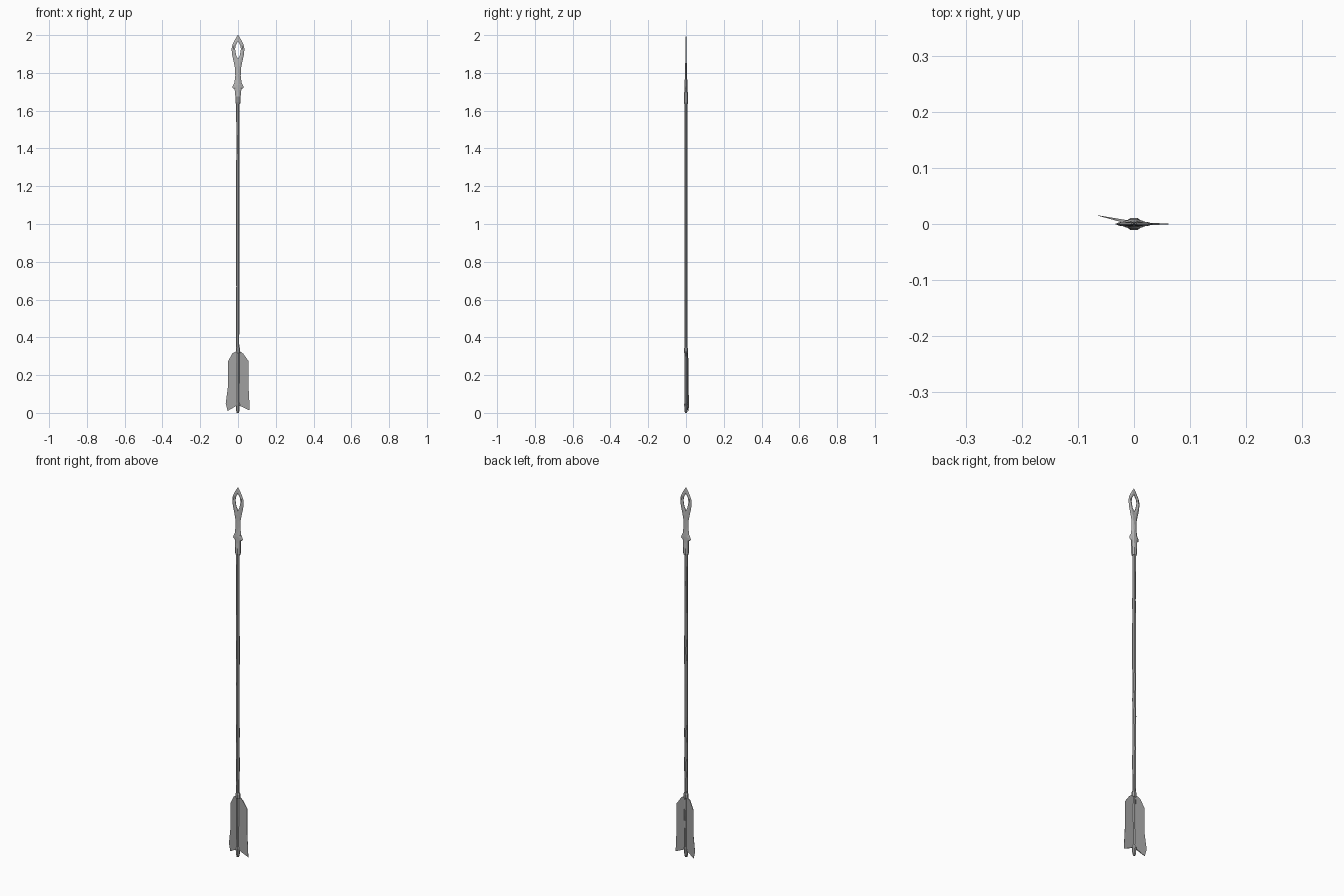
import bpy, bmesh, math, random

if "Cube" in bpy.data.objects:
    bpy.data.objects.remove(bpy.data.objects["Cube"])
random.seed(4)


def grey(name, v):
    m = bpy.data.materials.new(name)
    m.diffuse_color = (v, v, v, 1)
    m.use_nodes = True
    m.node_tree.nodes["Principled BSDF"].inputs["Base Color"].default_value = m.diffuse_color
    return m


METAL, WOOD, FEATHER = grey("metal", .48), grey("wood", .40), grey("feather", .36)


def finish(name, bm, mat):
    bmesh.ops.remove_doubles(bm, verts=bm.verts, dist=0.00005)
    bmesh.ops.recalc_face_normals(bm, faces=bm.faces)
    me = bpy.data.meshes.new(name)
    bm.to_mesh(me)
    bm.free()
    me.materials.append(mat)
    ob = bpy.data.objects.new(name, me)
    bpy.context.collection.objects.link(ob)
    return ob


def loft(name, rings, mat, sides=8):
    """Loft of elliptical rings given as (z, rx, ry, cx, cy)."""
    bm = bmesh.new()
    loops = []
    for z, rx, ry, cx, cy in rings:
        loops.append([bm.verts.new((cx + rx * math.cos(math.tau * (i + .5) / sides),
                                    cy + ry * math.sin(math.tau * (i + .5) / sides), z))
                      for i in range(sides)])
    for a, b in zip(loops, loops[1:]):
        for i in range(sides):
            j = (i + 1) % sides
            bm.faces.new((a[i], a[j], b[j], b[i]))
    bm.faces.new(loops[0])
    bm.faces.new(loops[-1])
    return finish(name, bm, mat)


# slightly uneven wooden shaft
rings = []
for i in range(19):
    r = 0.0092 + random.uniform(-0.0008, 0.0008)
    rings.append((0.04 + i * 1.62 / 18, r, r * .93, random.uniform(-.001, .001) - .001,
                  random.uniform(-.0006, .0006)))
loft("shaft", rings, WOOD)

# nock at the base and binding above the feathers
loft("nock", [(0.0, .006, .006, -.001, 0), (0.012, .0095, .009, -.001, 0),
              (0.045, .0115, .0105, -.001, 0), (0.056, .009, .009, -.001, 0)], WOOD)
loft("binding", [(0.315, .010, .009, 0, 0), (0.322, .0125, .0115, 0, 0),
                 (0.340, .0125, .0115, 0, 0), (0.348, .009, .009, 0, 0)], WOOD)

# socket that grips the shaft
loft("socket", [(1.635, .012, .010, 0, 0), (1.645, .015, .012, 0, 0), (1.675, .0155, .012, 0, 0),
                (1.70, .017, .010, 0, 0), (1.735, .018, .0095, 0, 0), (1.78, .012, .006, 0, 0)], METAL)

# pierced head: half sections (z, inner x, outer x, ridge y, inner y), mirrored
stations = [(1.69, 0, .014, .006, .008), (1.712, 0, .018, .006, .008), (1.722, 0, .029, .006, .008),
            (1.731, 0, .028, .006, .008), (1.748, 0, .019, .0055, .007), (1.785, 0, .0145, .005, .006),
            (1.82, 0, .015, .004, .005), (1.85, 0, .021, .004, .004), (1.872, 0, .026, .0038, .0025),
            (1.895, .010, .031, .0035, .001), (1.925, .0155, .034, .0035, .001),
            (1.945, .0125, .031, .0033, .001), (1.967, 0, .021, .003, .0025),
            (1.985, 0, .011, .002, .002), (2.0, 0, .001, .0005, .0005)]
bm = bmesh.new()
for s in (1, -1):
    loops = []
    for z, xi, xo, t, ti in stations:
        xm = xi + (xo - xi) * .5
        pts = [(xi, -ti), (xm, -t), (xo, 0), (xm, t), (xi, ti)]
        loops.append([bm.verts.new((s * x, y, z)) for x, y in pts])
    for k, (a, b) in enumerate(zip(loops, loops[1:])):
        hole = stations[k][1] or stations[k + 1][1]
        for i in range(5 if hole else 4):
            j = (i + 1) % 5
            bm.faces.new((a[i], a[j], b[j], b[i]))
    bm.faces.new(loops[0])
    bm.faces.new(loops[-1])
finish("pierced_head", bm, METAL)


# thin feathers: outline, side, base y and slope away from the shaft
def vane(name, outline, side, y0, slope):
    bm = bmesh.new()
    layers = []
    for d in (-1, 1):
        layers.append([bm.verts.new((side * x, y0 + slope * x + d * (.0036 * (1 - x / .066) + .0002), z))
                       for x, z in outline])
    n = len(outline)
    for i in range(n):
        j = (i + 1) % n
        bm.faces.new((layers[0][i], layers[0][j], layers[1][j], layers[1][i]))
    # front and back as strips from the root to the rim
    for lay in layers:
        for i in range(n // 2 - 1):
            bm.faces.new((lay[i], lay[i + 1], lay[n - 2 - i], lay[n - 1 - i]))
    finish(name, bm, FEATHER)


root = [(0.004, 0.325), (0.004, 0.312), (0.004, 0.275), (0.004, 0.15), (0.004, 0.075), (0.004, 0.04)]
vane("left_feather", root + [(.055, .01), (.065, .05), (.053, .14), (.053, .272), (.030, .315), (.012, .325)],
     -1, 0.001, 0.22)
vane("right_feather", root + [(.062, .013), (.060, .06), (.055, .15), (.055, .275), (.028, .313), (.012, .325)],
     1, 0.0, 0.0)
